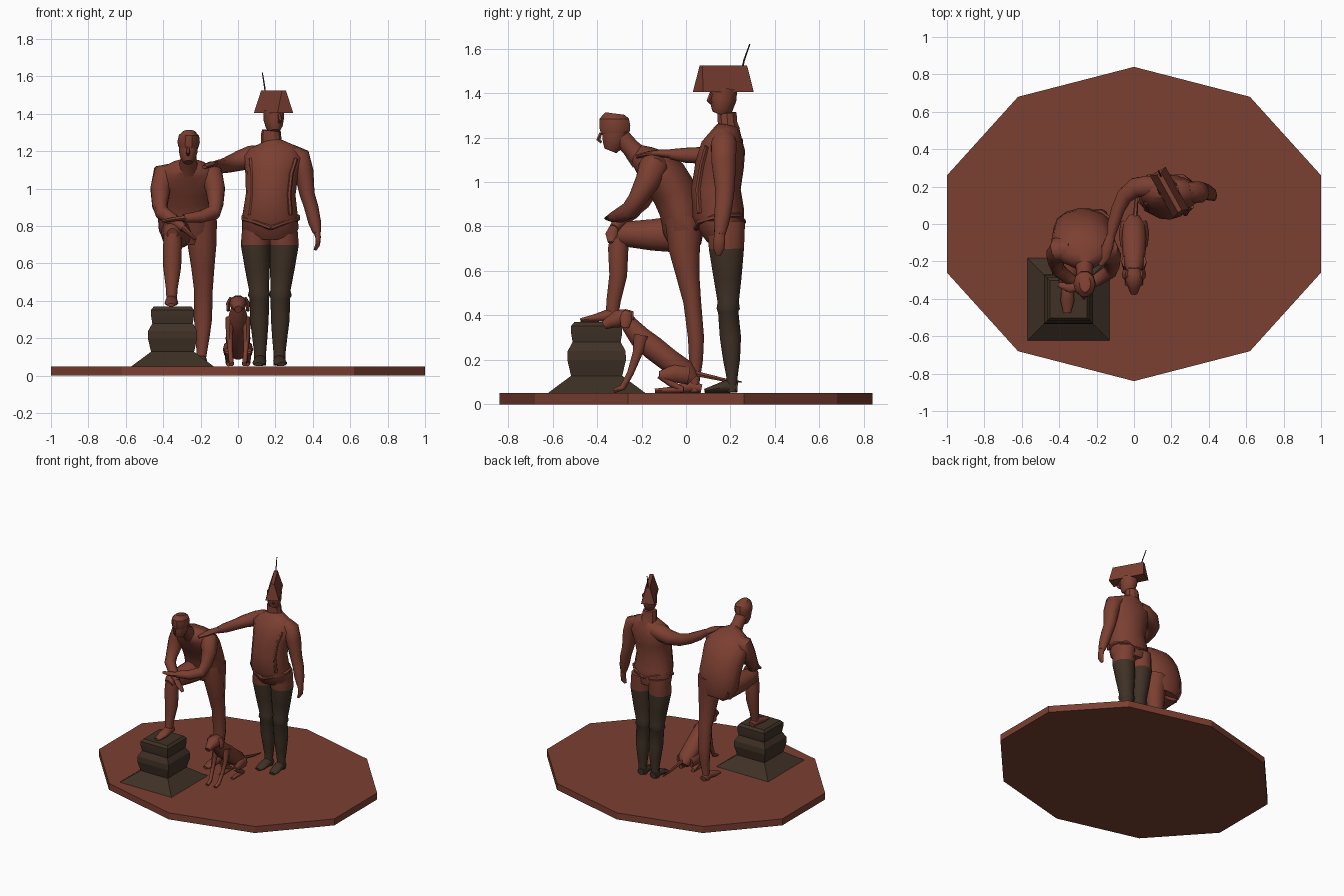
import bpy, bmesh, math
from mathutils import Vector


def material(name, col):
    m = bpy.data.materials.new(name)
    m.diffuse_color = (*col, 1)
    return m


RED = material("red_bronze", (0.2, 0.05, 0.031))
DARK = material("dark_bronze", (0.05, 0.031, 0.019))
X, Y, Z = Vector((1, 0, 0)), Vector((0, 1, 0)), Vector((0, 0, 1))


def finish(name, bm, mats, angle=50):
    bmesh.ops.recalc_face_normals(bm, faces=bm.faces)
    me = bpy.data.meshes.new(name)
    bm.to_mesh(me)
    bm.free()
    ob = bpy.data.objects.new(name, me)
    bpy.context.collection.objects.link(ob)
    for m in mats:
        me.materials.append(m)
    bpy.ops.object.select_all(action='DESELECT')
    ob.select_set(True)
    bpy.context.view_layer.objects.active = ob
    bpy.ops.object.shade_smooth_by_angle(angle=math.radians(angle))
    return ob


def loft(name, pts, mat=RED, side=X, n=10, phase=0.0, angle=50):
    """Skin along centres; each point is x, y, z, half width, half depth."""
    bm = bmesh.new()
    pts = [p if len(p) == 5 else (*p, p[3]) for p in pts]
    c = [Vector(p[:3]) for p in pts]
    rings = []
    for i, p in enumerate(pts):
        t = (c[min(i + 1, len(c) - 1)] - c[max(i - 1, 0)]).normalized()
        u = (side - t * side.dot(t)).normalized()
        v = t.cross(u)
        ang = [phase + 2 * math.pi * k / n for k in range(n)]
        rings.append([bm.verts.new(c[i] + u * math.cos(a) * p[3] + v * math.sin(a) * p[4]) for a in ang])
    for a, b in zip(rings, rings[1:]):
        for k in range(n):
            bm.faces.new((a[k], a[(k + 1) % n], b[(k + 1) % n], b[k]))
    bm.faces.new(rings[0])
    bm.faces.new(rings[-1])
    return finish(name, bm, [mat], angle)


# Ten-sided plinth
q = [(0, 0.84), (0.62, 0.68), (1, 0.26), (1, -0.26), (0.62, -0.68)]
bm = bmesh.new()
f = bm.faces.new([bm.verts.new((s * x, s * y, 0)) for s in (1, -1) for x, y in q])
top = bmesh.ops.extrude_face_region(bm, geom=[f])
bmesh.ops.translate(bm, vec=(0, 0, 0.05), verts=[v for v in top["geom"] if isinstance(v, bmesh.types.BMVert)])
finish("plinth", bm, [RED], 20)

# Square pedestal under the raised foot
r2 = math.sqrt(2)
prof = [(0.05, 0.22), (0.128, 0.115), (0.2, 0.132), (0.24, 0.13), (0.28, 0.108), (0.32, 0.115), (0.352, 0.115), (0.37, 0.1)]
loft("pedestal", [(-0.35, -0.402, z, r * r2) for z, r in prof], DARK, n=4, phase=math.pi / 4, angle=15)

# Standing man: legs, boots and feet
for s, nm in ((-1, "left"), (1, "right")):
    leg = [(0.07, .18, .82, .075, .09), (0.077, .182, .70, .078, .083), (0.066, .187, .57, .066, .066),
           (0.058, .19, .46, .053, .05), (0.057, .19, .43, .06, .055), (0.056, .19, .415, .052, .048),
           (0.056, .2, .3, .05, .05), (0.053, .205, .2, .04, .04), (0.052, .207, .12, .032, .026),
           (0.052, .205, .055, .032, .028)]
    ob = loft("standing_leg_" + nm, [(.17 + s * p[0], *p[1:]) for p in leg], DARK)
    ob.data.materials.append(RED)
    for poly in ob.data.polygons:
        poly.material_index = 1 if poly.center.z > 0.7 else 0
    loft("standing_foot_" + nm, [(.17 + s * (.052 + d), y, z, rx, rz) for d, y, z, rx, rz in (
        (0, .232, .075, .028, .024), (0, .18, .08, .034, .03), (.006, .12, .067, .036, .017), (.01, .085, .06, .022, .01))], DARK)

# Standing man: torso and jacket trim
lat = Vector((1, -0.08, 0))
torso = [(.172, .175, .745, .13, .08), (.172, .165, .79, .152, .1), (.172, .145, .86, .148, .118),
         (.175, .135, .97, .133, .112), (.18, .152, 1.08, .142, .11), (.188, .168, 1.16, .165, .1),
         (.188, .183, 1.215, .135, .07), (.184, .19, 1.25, .06, .052)]
loft("standing_torso", torso, side=lat, n=14)
for s, nm in ((-1, "left"), (1, "right")):
    edge = [(x + s * rx * .74, y - ry * .64 - s * .01, z, .012) for x, y, z, rx, ry in torso[2:6]]
    loft("jacket_lapel_" + nm, edge, n=6)
    loft("jacket_hem_" + nm, [(.175, .045, .79, .012), (.175 + s * .075, .06, .82, .013),
                              (.175 + s * .145, .125, .84, .014), (.175 + s * .148, .17, .85, .012),
                              (.175 + s * .09, .238, .85, .012), (.175, .262, .82, .01)], side=Z, n=6)
loft("collar", [(.18, .19, 1.235, .06, .055), (.178, .187, 1.265, .054, .046), (.177, .185, 1.295, .053, .046),
                (.178, .184, 1.312, .05, .044)], angle=30)

# Standing man: turned head and folded hat
face = Vector((.485, -.875, 0))
wide = Vector((.875, .485, 0))
loft("standing_head", [(.195, .15, 1.305, .028, .035), (.194, .16, 1.33, .043, .052), (.191, .167, 1.37, .052, .062),
                       (.19, .17, 1.42, .052, .064)], side=wide)
nose = Vector((.191, .167, 0)) + face * .062
loft("standing_nose", [(nose.x, nose.y, 1.4, .008), (*(nose + face * .012)[:2], 1.365, .011), (nose.x, nose.y, 1.355, .008)], n=6)
bm = bmesh.new()
mid = Vector((.19, .168, 0))


def hv(l, w, z):
    return bm.verts.new(mid + face * l + wide * w + Z * z)


a, b, c, d = [hv(l, w, 1.405) for l, w in ((.13, -.048), (.13, .048), (-.13, .048), (-.13, -.048))]
e, g, h, k = [hv(l, w, 1.525) for l, w in ((.115, -.012), (.115, .012), (-.115, .012), (-.115, -.012))]
for vs in ((a, b, c, d), (e, g, h, k), (a, b, g, e), (b, c, h, g), (c, d, k, h), (d, a, e, k)):
    bm.faces.new(vs)
finish("folded_hat", bm, [RED], 20)
loft("hat_badge", [(.225, .095, 1.46, .014, .022), (.25, .085, 1.462, .012, .02)], side=Z, n=4, phase=math.pi / 4, angle=20)
loft("hat_plume", [(.15, .245, 1.48, .004), (.141, .262, 1.55, .004), (.13, .287, 1.62, .003)], DARK, n=5)

# Standing man: hanging arm and arm laid on the other man's back
loft("hanging_arm", [(.28, .175, 1.2, .04, .05), (.328, .17, 1.17, .058, .06), (.352, .17, 1.09, .052, .058), (.37, .175, .97, .04, .046),
                     (.392, .17, .9, .038, .042), (.41, .16, .82, .034, .036), (.422, .152, .765, .022, .026)])
loft("hanging_hand", [(.42, .153, .78, .02, .024), (.428, .15, .74, .015, .028), (.426, .148, .7, .013, .026), (.412, .145, .672, .008, .012)])
loft("reaching_arm", [(.13, .2, 1.18, .055), (.07, .2, 1.17, .06), (.01, .195, 1.15, .055), (-.05, .15, 1.13, .045),
                      (-.085, .08, 1.12, .038), (-.11, 0, 1.12, .034), (-.125, -.07, 1.125, .023)], side=Z)
loft("reaching_hand", [(-.123, -.06, 1.125, .02, .024), (-.14, -.12, 1.13, .016, .03), (-.155, -.17, 1.125, .013, .03),
                       (-.18, -.22, 1.115, .009, .014)], side=Z)

# Leaning man: torso, neck, head and cap
loft("leaning_torso", [(-.265, .0, .71, .12, .07), (-.268, -.01, .78, .155, .095), (-.272, -.022, .87, .158, .1),
                       (-.275, -.05, .95, .16, .105), (-.272, -.095, 1.02, .172, .105), (-.267, -.145, 1.07, .17, .088),
                       (-.265, -.19, 1.105, .125, .065), (-.265, -.225, 1.13, .05, .045)], n=14)
loft("leaning_neck", [(-.265, -.2, 1.1, .055), (-.265, -.25, 1.155, .043), (-.265, -.29, 1.2, .043)])
loft("leaning_head", [(-.267, -.34, 1.14, .025, .03), (-.267, -.33, 1.165, .042, .048), (-.266, -.322, 1.2, .05, .058),
                      (-.265, -.318, 1.25, .052, .064)])
loft("leaning_nose", [(-.267, -.383, 1.22, .008), (-.267, -.395, 1.19, .01), (-.267, -.38, 1.178, .007)], n=6)
loft("cap", [(-.265, -.318, 1.222, .054, .068), (-.264, -.32, 1.25, .06, .073), (-.262, -.323, 1.285, .054, .069),
             (-.262, -.32, 1.308, .03, .045)], angle=35)

# Leaning man: supporting leg and raised leg
loft("supporting_leg", [(-.2, -.01, .84, .085, .09), (-.192, -.008, .7, .077, .074), (-.188, .008, .58, .062, .055),
                        (-.185, .028, .46, .05, .042), (-.187, .045, .3, .048, .038), (-.19, .045, .2, .037, .033),
                        (-.195, .037, .1, .025, .025), (-.195, .037, .055, .027, .028)])
loft("supporting_foot", [(-.195, .07, .07, .024, .02), (-.195, .02, .08, .03, .03), (-.2, -.05, .068, .036, .018), (-.205, -.1, .06, .022, .01)])
loft("raised_thigh", [(-.31, .03, .76, .085, .075), (-.325, -.05, .765, .085, .085), (-.34, -.15, .762, .076, .074),
                      (-.348, -.25, .765, .062, .062), (-.35, -.31, .765, .052, .052), (-.35, -.34, .755, .03, .035)])
loft("raised_shin", [(-.35, -.3, .78, .045, .04), (-.35, -.305, .7, .05, .048), (-.352, -.305, .58, .048, .042),
                     (-.354, -.325, .47, .032, .034), (-.355, -.333, .4, .027, .03)])
loft("raised_foot", [(-.355, -.29, .392, .025, .02), (-.355, -.34, .402, .032, .032), (-.356, -.41, .388, .037, .018), (-.358, -.475, .378, .02, .009)])

# Leaning man: arms crossed on the knee
loft("crossed_arm_left", [(-.34, -.13, 1.08, .06), (-.395, -.135, 1.07, .07), (-.415, -.16, 1.0, .056), (-.418, -.205, .91, .043),
                          (-.405, -.245, .87, .04), (-.35, -.29, .835, .034), (-.29, -.325, .79, .022)], side=Y)
loft("crossed_hand_left", [(-.295, -.325, .793, .022, .018), (-.265, -.335, .765, .028, .013), (-.23, -.34, .728, .012, .008)], side=Y)
loft("crossed_arm_right", [(-.19, -.14, 1.08, .06), (-.142, -.145, 1.065, .07), (-.122, -.175, 1.0, .055), (-.118, -.22, .92, .042),
                           (-.13, -.255, .872, .04), (-.2, -.3, .85, .034), (-.29, -.33, .842, .023)], side=Y)
loft("crossed_hand_right", [(-.28, -.33, .843, .023, .016), (-.34, -.34, .837, .028, .012), (-.405, -.325, .825, .012, .008)], side=Y)

# Sitting dog
loft("dog_body", [(0, .03, .11, .035, .035), (0, -.01, .15, .062, .055), (0, -.08, .2, .066, .055), (0, -.15, .255, .062, .057),
                  (0, -.21, .305, .055, .052), (0, -.255, .36, .038, .04), (0, -.275, .39, .035, .035)])
loft("dog_head", [(0, -.235, .395, .03, .025), (0, -.265, .392, .048, .038), (0, -.305, .385, .046, .042),
                  (0, -.34, .37, .032, .03), (0, -.37, .355, .02, .02)])
loft("dog_tail", [(0, .0, .15, .016), (.01, .08, .13, .012), (.015, .17, .11, .009), (.02, .25, .1, .004)], n=6)
for s, nm in ((-1, "left"), (1, "right")):
    loft("dog_ear_" + nm, [(s * .035, -.265, .415, .012, .02), (s * .052, -.27, .385, .012, .028), (s * .052, -.275, .345, .008, .018)], n=8)
    loft("dog_front_leg_" + nm, [(s * .042, -.2, .31, .025, .035), (s * .046, -.218, .23, .019, .022), (s * .042, -.25, .14, .013, .015),
                                 (s * .036, -.285, .075, .013, .014), (s * .034, -.325, .06, .014, .01)], n=8)
    loft("dog_thigh_" + nm, [(s * .045, .01, .13, .025, .04), (s * .056, -.05, .14, .025, .042), (s * .058, -.12, .13, .015, .018)], n=8)
    loft("dog_hind_shin_" + nm, [(s * .056, -.12, .13, .015), (s * .054, -.07, .095, .015), (s * .052, -.02, .068, .014)], n=8)
    loft("dog_hind_foot_" + nm, [(s * .052, -.01, .066, .014, .014), (s * .05, -.08, .064, .014, .013), (s * .05, -.14, .06, .014, .01)], n=8)
